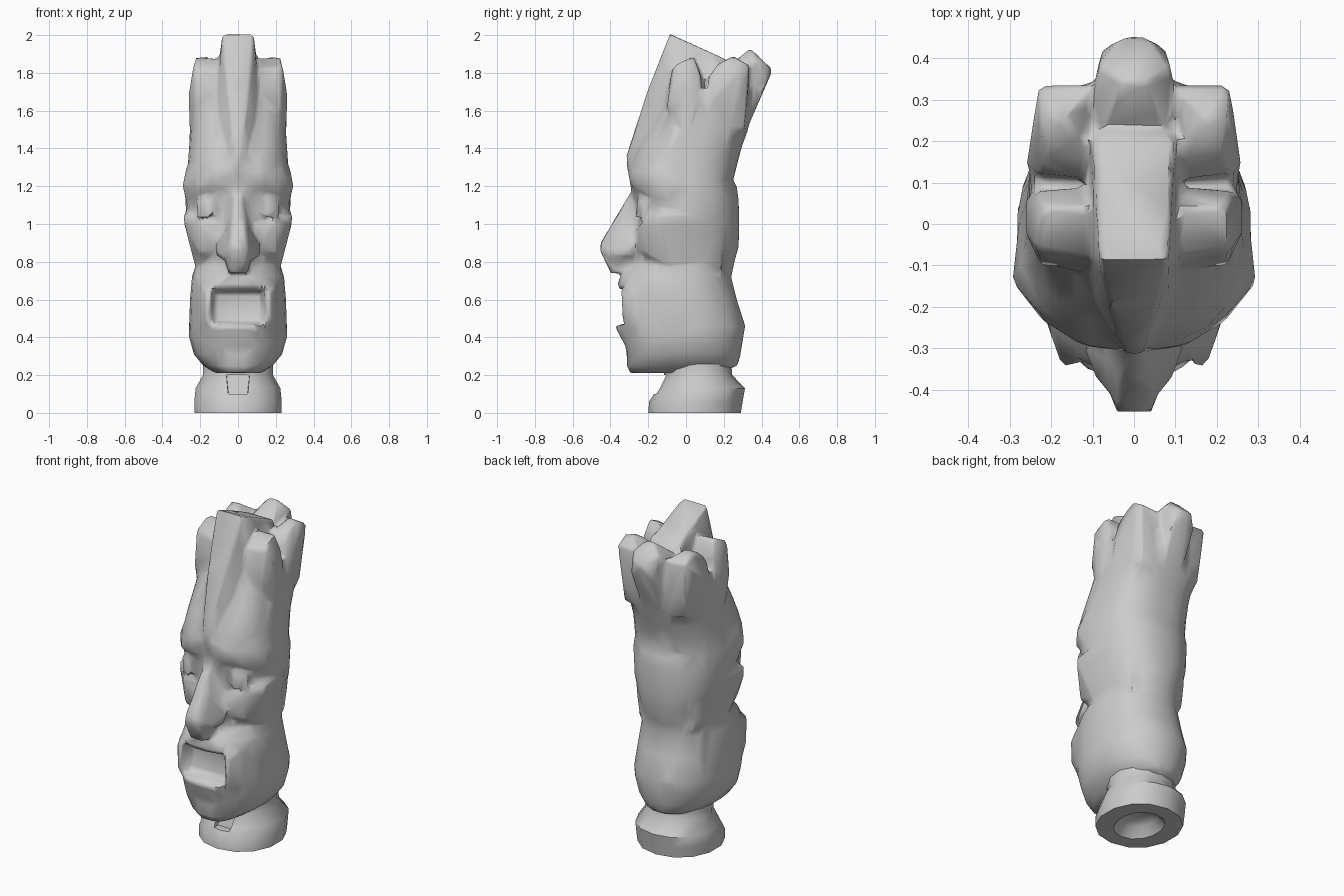
import bpy, bmesh, math

if "Cube" in bpy.data.objects:
    bpy.data.objects.remove(bpy.data.objects["Cube"])

def finish(name, bm, angle=40):
    bmesh.ops.recalc_face_normals(bm, faces=bm.faces[:])
    me = bpy.data.meshes.new(name)
    bm.to_mesh(me)
    bm.free()
    me.shade_smooth()
    me.set_sharp_from_angle(angle=math.radians(angle))
    ob = bpy.data.objects.new(name, me)
    bpy.context.collection.objects.link(ob)
    return ob

def hull(name, pts, mirror=False):
    # convex chunk; mirror=True reflects each point within the same chunk
    bm = bmesh.new()
    allp = list(pts) + ([(-x, y, z) for x, y, z in pts if x] if mirror else [])
    vs = [bm.verts.new(p) for p in allp]
    bmesh.ops.convex_hull(bm, input=vs)
    junk = [v for v in bm.verts if not v.link_faces]
    bmesh.ops.delete(bm, geom=junk, context='VERTS')
    return finish(name, bm)

def pair(name, pts):
    return [hull(f"{name}_{side}", [(s * x, y, z) for x, y, z in pts])
            for s, side in ((1, "right"), (-1, "left"))]

def loft(name, rings, n=20, power=lambda z, s: 2.2, shape=None):
    # rings: z, half width, front y, back y; power(z, s) sets how boxy the section is
    bm = bmesh.new()
    loops = []
    for z, w, f, b in rings:
        loop = []
        for i in range(n):
            a = 2 * math.pi * (i + 0.5) / n
            c, s = math.cos(a), math.sin(a)
            e = 2 / power(z, s)
            x = w * math.copysign(abs(c) ** e, c)
            y = (f + b) / 2 + (b - f) / 2 * math.copysign(abs(s) ** e, s)
            loop.append(bm.verts.new((x, y + (shape(x, y, z) if shape else 0), z)))
        loops.append(loop)
    for p, q in zip(loops, loops[1:]):
        for i in range(n):
            bm.faces.new((p[i], p[(i + 1) % n], q[(i + 1) % n], q[i]))
    bm.faces.new(loops[0])
    bm.faces.new(loops[-1])
    return finish(name, bm)

def refine(rings, step):
    out = []
    for a, b in zip(rings, rings[1:]):
        k = max(1, round((b[0] - a[0]) / step))
        out += [tuple(p + (q - p) * i / k for p, q in zip(a, b)) for i in range(k)]
    return out + [rings[-1]]

def bake(ob, angle=40):
    # apply the modifiers so later steps see the carved mesh
    bpy.context.view_layer.update()
    dg = bpy.context.evaluated_depsgraph_get()
    me = bpy.data.meshes.new_from_object(ob.evaluated_get(dg))
    ob.modifiers.clear()
    ob.data = me
    me.shade_smooth()
    me.set_sharp_from_angle(angle=math.radians(angle))

def cut(target, cutter):
    m = target.modifiers.new("carve", 'BOOLEAN')
    m.operation, m.solver, m.object = 'DIFFERENCE', 'EXACT', cutter
    bake(target)
    bpy.data.objects.remove(cutter)

# pedestal with hollow underside and front notch
base = loft("pedestal", [(.07, .06, -.02, .11), (.05, .09, -.06, .15), (0, .13, -.11, .2),
                         (0, .235, -.2, .29), (.06, .237, -.195, .3), (.13, .23, -.15, .312),
                         (.2, .19, -.115, .245), (.26, .19, -.12, .24)], n=14, power=lambda z, s: 2.1)
cut(base, hull("notch_cutter", [(.05, -.3, .1), (.05, -.12, .1), (.075, -.3, .2), (.06, -.09, .2)], True))

# carved head: eye sockets pressed in, lips pushed out, back rounder than the front
def face(x, y, z):
    if y > -.02:
        return 0
    def g(cx, cz, rx, rz):
        return math.exp(-((abs(x) - cx) / rx) ** 2 - ((z - cz) / rz) ** 2)
    lip = math.exp(-(x / .17) ** 4)
    return (.04 * g(.15, 1.09, .07, .08) + .045 * g(.2, .8, .08, .06)
            - .055 * lip * math.exp(-((z - .45) / .06) ** 2)
            - .055 * lip * math.exp(-((z - .69) / .05) ** 2))

def boxiness(z, s):
    return 2.2 if s > 0 and z < 1.22 else 2.55

rings = [(.21, .12, -.30, .18), (.25, .185, -.315, .275), (.31, .235, -.315, .29), (.4, .26, -.32, .305),
         (.46, .26, -.325, .315), (.6, .255, -.325, .27), (.72, .245, -.31, .24), (.79, .222, -.28, .255),
         (.88, .23, -.27, .28), (1.0, .27, -.265, .283), (1.13, .28, -.28, .28),
         (1.2, .283, -.295, .27), (1.23, .275, -.295, .25), (1.33, .265, -.29, .275),
         (1.42, .258, -.25, .3), (1.5, .255, -.205, .33), (1.6, .25, -.15, .345), (1.71, .24, -.1, .355)]
head = loft("carved_head", refine(rings, .045), n=32, power=boxiness, shape=face)
cut(head, hull("mouth_cutter", [(.165, -.5, .44), (.165, -.5, .67), (.13, -.275, .48), (.13, -.25, .64)], True))
parts = pair("mouth_corner", [(.145, -.27, .44), (.145, -.33, .46), (.14, -.35, .66), (.14, -.27, .69),
                              (.175, -.335, .5), (.175, -.34, .64), (.21, -.24, .44), (.21, -.24, .68)])

# nose and nostrils
parts.append(hull("nose", [(.02, -.29, 1.17), (.02, -.31, 1.14), (.045, -.456, .86), (.04, -.452, .9),
                           (.05, -.395, .735), (.05, -.27, .76), (.09, -.26, .9), (.05, -.25, 1.1)], True))
parts += pair("nostril", [(.03, -.43, .9), (.03, -.4, .8), (.085, -.39, .83), (.118, -.3, .83),
                          (.124, -.29, .88), (.06, -.33, .98), (.05, -.25, .82), (.09, -.24, .93)])

# brows, cheekbones, eyes and the ridges behind the cheeks
parts += pair("brow", [(.02, -.29, 1.21), (.02, -.31, 1.28), (.12, -.295, 1.21), (.13, -.29, 1.29),
                       (.22, -.235, 1.18), (.23, -.21, 1.29), (.295, -.14, 1.2), (.27, -.1, 1.32),
                       (.28, 0, 1.2), (.27, -.1, 1.1), (.05, -.2, 1.36)])
parts += pair("cheekbone", [(.09, -.27, .98), (.1, -.26, .86), (.2, -.24, 1.0), (.2, -.22, .84), (.285, -.15, 1.0),
                            (.288, -.15, 1.06), (.225, -.08, .77), (.28, .05, 1.05), (.22, .1, .8), (.15, -.2, .82)])
parts += pair("eye", [(.08, -.24, 1.08), (.14, -.265, 1.14), (.15, -.27, 1.03), (.23, -.22, 1.13),
                      (.22, -.22, 1.03), (.15, -.2, 1.09)])
parts += pair("ear_ridge", [(.28, .0, 1.2), (.275, .0, 1.05), (.25, .14, 1.08), (.175, .2, .74), (.215, .1, .78),
                            (.225, .19, 1.19), (.15, .1, 1.0)])

# tall crest in the middle
parts.append(hull("crest", [(.02, -.31, 1.28), (.02, -.315, 1.36), (.055, -.205, 1.7), (.083, -.085, 2.005),
                            (.065, -.05, 1.99), (.09, .05, 1.93), (.1, .215, 1.87), (.1, .2, 1.6),
                            (.105, -.08, 1.75), (.09, -.19, 1.5)], True))

# hair tufts around the top
parts += pair("front_tuft", [(.08, -.08, 1.8), (.215, -.075, 1.81), (.1, .04, 1.88), (.22, .04, 1.89),
                             (.235, -.06, 1.84), (.08, -.11, 1.62), (.225, -.1, 1.62), (.262, -.02, 1.68),
                             (.26, .07, 1.68), (.24, .08, 1.78), (.1, .09, 1.76), (.255, 0, 1.45), (.1, 0, 1.45)])
parts += pair("side_tuft", [(.1, .11, 1.76), (.23, .12, 1.78), (.14, .2, 1.86), (.22, .17, 1.85), (.17, .25, 1.89),
                            (.225, .26, 1.88), (.23, .335, 1.84), (.1, .335, 1.83), (.26, .14, 1.66),
                            (.2, .31, 1.5), (.1, .32, 1.5), (.24, .1, 1.42)])
parts.append(hull("back_tuft", [(.025, .34, 1.93), (.07, .28, 1.86), (.085, .21, 1.82), (.09, .38, 1.87),
                                (.04, .445, 1.83), (0, .457, 1.81), (.075, .425, 1.74), (.095, .25, 1.7),
                                (.07, .335, 1.53), (.05, .25, 1.5)], True))

# blend everything above the pedestal into one softly carved, low-poly piece
with bpy.context.temp_override(active_object=head, object=head, selected_objects=[head] + parts,
                               selected_editable_objects=[head] + parts):
    bpy.ops.object.join()
m = head.modifiers.new("blend", 'REMESH')
m.mode, m.voxel_size = 'VOXEL', .014
m = head.modifiers.new("soften", 'SMOOTH')
m.factor, m.iterations = .5, 4
m = head.modifiers.new("facet", 'DECIMATE')
m.ratio = .04
bake(head, 50)
